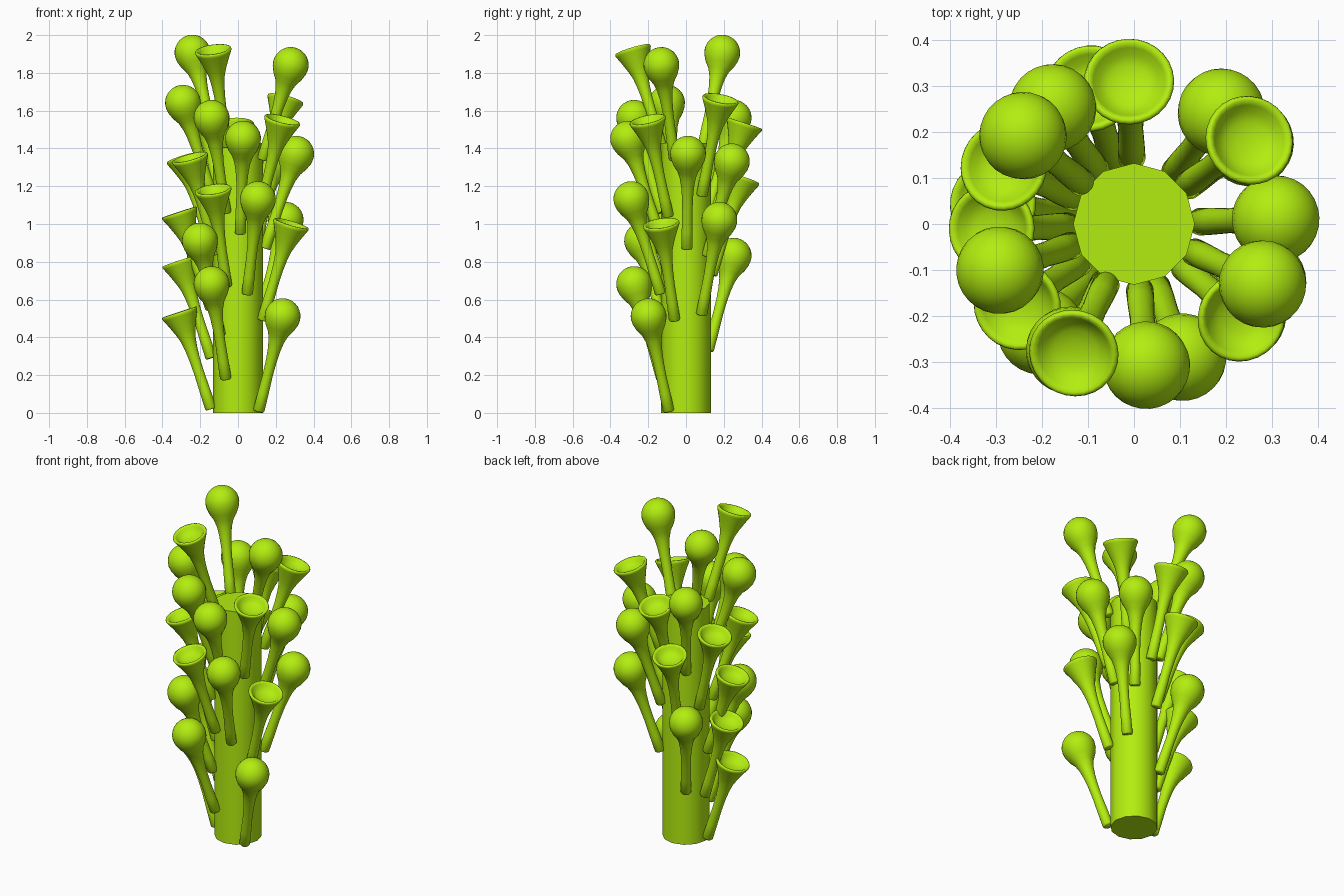
import bpy, bmesh, math
from mathutils import Matrix, Vector

if "Cube" in bpy.data.objects:
    bpy.data.objects.remove(bpy.data.objects["Cube"])

mat = bpy.data.materials.new("lime_green")
mat.diffuse_color = (0.45, 0.85, 0.005, 1)
mat.use_nodes = True
mat.node_tree.nodes["Principled BSDF"].inputs["Base Color"].default_value = mat.diffuse_color


def lathe(name, profile, sides=28):
    """Revolve (radius, height) points about z; zero radius makes a pole."""
    bm = bmesh.new()
    rings = []
    for r, h in profile:
        n = 1 if r == 0 else sides
        rings.append([bm.verts.new((r * math.cos(math.tau * i / sides),
                                    r * math.sin(math.tau * i / sides), h)) for i in range(n)])
    for a, b in zip(rings, rings[1:]):
        for i in range(sides):
            j = (i + 1) % sides
            if len(a) == 1:
                bm.faces.new((a[0], b[j], b[i]))
            elif len(b) == 1:
                bm.faces.new((a[i], a[j], b[0]))
            else:
                bm.faces.new((a[i], a[j], b[j], b[i]))
    bmesh.ops.recalc_face_normals(bm, faces=bm.faces)
    mesh = bpy.data.meshes.new(name)
    bm.to_mesh(mesh)
    bm.free()
    mesh.materials.append(mat)
    mesh.shade_smooth()
    return mesh


# Central stalk
bpy.ops.mesh.primitive_cylinder_add(vertices=12, radius=0.132, depth=1.43, location=(0, 0, 0.715))
stalk = bpy.context.object
stalk.name = "stalk"
stalk.data.materials.append(mat)
bpy.ops.object.shade_smooth_by_angle(angle=math.radians(40))

# Shared stem, then a round closed bud or a hollow open trumpet
stem = [(0, 0), (0.026, 0), (0.03, 0.006), (0.029, 0.1), (0.027, 0.2), (0.029, 0.28),
        (0.034, 0.34), (0.042, 0.39), (0.055, 0.43)]
dome = [(0.095 * math.cos(t * math.pi / 16), 0.528 + 0.095 * math.sin(t * math.pi / 16))
        for t in range(8)]
bud = lathe("bud", stem + [(0.077, 0.465), (0.091, 0.5)] + dome + [(0, 0.623)])
trumpet = lathe("trumpet", stem + [(0.075, 0.48), (0.093, 0.52), (0.098, 0.532), (0.095, 0.54),
                                   (0.087, 0.541), (0.078, 0.532), (0.066, 0.515),
                                   (0.045, 0.503), (0.02, 0.498), (0, 0.497)])

# Placement around the stalk: (angle in degrees, height of stem foot)
buds = [(141.5, 1.405), (335, 1.34), (199, 1.14), (243, 1.06), (125, 1.06), (275, 0.95),
        (2, 0.87), (52, 0.83), (290, 0.63), (35, 0.52), (229, 0.41), (125, 0.33),
        (243, 0.18), (320, 0.01)]
trumpets = [(245, 1.41), (36, 1.15), (319, 1.04), (92, 1.02), (215, 0.84), (156, 0.84),
            (108, 0.73), (245, 0.67), (182, 0.55), (335, 0.49), (172, 0.29), (182, 0.02)]

for label, mesh, spots in (("bud", bud, buds), ("trumpet", trumpet, trumpets)):
    for k, (deg, z) in enumerate(spots):
        ob = bpy.data.objects.new(f"{label}_{k + 1}", mesh)
        bpy.context.collection.objects.link(ob)
        ob.matrix_world = (Matrix.Rotation(math.radians(deg), 4, 'Z')
                           @ Matrix.Translation(Vector((0.143, 0, z)))
                           @ Matrix.Rotation(math.radians(18.2), 4, 'Y'))
